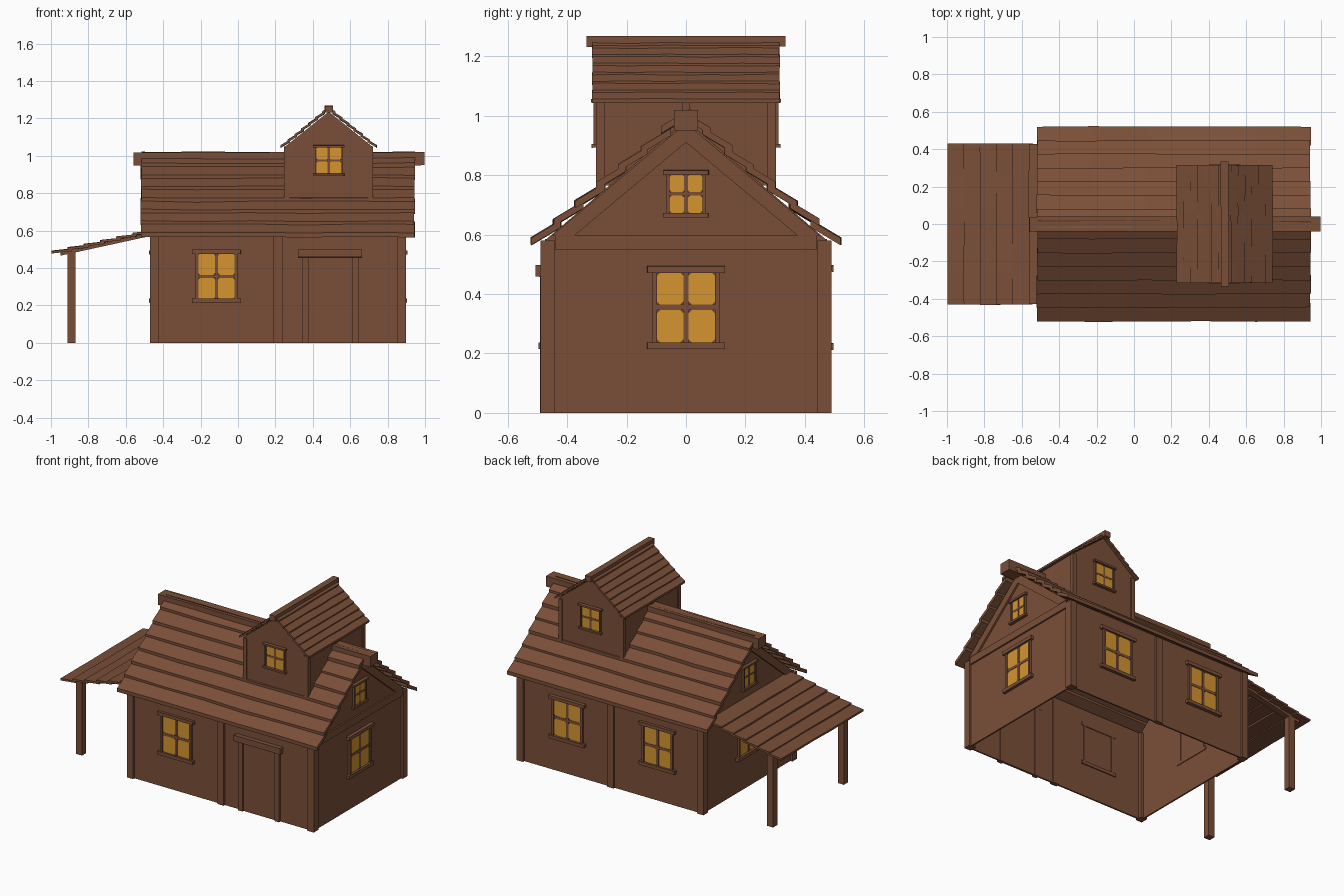
import bpy, bmesh, random
from math import radians
from mathutils import Matrix, Vector

random.seed(4)
if "Cube" in bpy.data.objects:
    bpy.data.objects.remove(bpy.data.objects["Cube"], do_unlink=True)


def material(name, rgb):
    m = bpy.data.materials.new(name)
    m.use_nodes = True
    m.diffuse_color = (*rgb, 1)
    m.node_tree.nodes["Principled BSDF"].inputs["Base Color"].default_value = (*rgb, 1)
    return m


wood = material("brown wood", (0.195, 0.078, 0.040))
glow = material("amber glass", (0.66, 0.30, 0.03))


def facing(angle, x=0, y=0):
    """Local frame: u across, d outward; angle 0 faces the front."""
    return Matrix.Translation((x, y, 0)) @ Matrix.Rotation(radians(angle), 4, 'Z')


FRONT, RIGHT = facing(0), facing(90)


def prism(name, pts, d0, d1, frame=FRONT, mat=wood, segs=1, wobble=0.0):
    """Extrude a (u, z) outline from depth d0 to d1, optionally hand-hewn."""
    bm = bmesh.new()
    rings = []
    for i in range(segs + 1):
        d = d0 + (d1 - d0) * i / segs
        shift = Vector([random.uniform(-wobble, wobble) for _ in range(3)])
        rings.append([bm.verts.new(frame @ (Vector((u, -d, z)) + shift)) for u, z in pts])
    n = len(pts)
    for a, b in zip(rings, rings[1:]):
        for k in range(n):
            bm.faces.new((a[k], a[(k + 1) % n], b[(k + 1) % n], b[k]))
    bm.faces.new(rings[0])
    bm.faces.new(rings[-1])
    bmesh.ops.recalc_face_normals(bm, faces=bm.faces)
    mesh = bpy.data.meshes.new(name)
    bm.to_mesh(mesh)
    bm.free()
    mesh.materials.append(mat)
    ob = bpy.data.objects.new(name, mesh)
    bpy.context.collection.objects.link(ob)
    return ob


def rect(u0, u1, z0, z1):
    return [(u0, z0), (u1, z0), (u1, z1), (u0, z1)]


def bar(name, u0, u1, z0, z1, d0, d1, frame=FRONT, **kw):
    return prism(name, rect(u0, u1, z0, z1), d0, d1, frame, **kw)


def lapped(name, start, step, along, thick, rows, d0, d1, frame, cx=0, side=1, wobble=0.002):
    """Rows of overlapping boards climbing from start."""
    for i in range(rows):
        u, z = start[0] + i * step[0], start[1] + i * step[1]
        v, w = u + along[0], z + along[1]
        pts = [(u, z), (v, w), (v, w + thick), (u, z + thick)]
        prism(name, [(cx + side * a, b) for a, b in pts], d0, d1, frame, segs=5, wobble=wobble)


def window(name, frame, zc, w, h, trim, bars):
    """Four clipped panes, crossing bars, jambs, lintel and sill."""
    hw, hh, c = w / 2, h / 2, trim * 0.4
    for sx in (-1, 1):
        for sz in (-1, 1):
            a, b = bars / 2, hw
            e, f = bars / 2, hh
            outline = [(a + c, e), (b - c, e), (b, e + c), (b, f - c),
                       (b - c, f), (a + c, f), (a, f - c), (a, e + c)]
            prism(name + "_pane", [(sx * u, zc + sz * z) for u, z in outline],
                  0.002, 0.007, frame, glow)
        bar(name + "_jamb", sx * hw, sx * (hw + trim * 0.7), zc - hh, zc + hh, -0.014, 0.014, frame)
        bar(name + ("_sill" if sx < 0 else "_lintel"), -hw - trim * 1.5, hw + trim * 1.5,
            zc + sx * hh, zc + sx * (hh + trim), -0.016, 0.021, frame, segs=3, wobble=0.0015)
    bar(name + "_upright_bar", -bars / 2, bars / 2, zc - hh, zc + hh, 0.001, 0.009, frame)
    bar(name + "_cross_bar", -hw, hw, zc - bars / 2, zc + bars / 2, 0.001, 0.009, frame)


# House walls, open underneath
X0, X1, Y = -0.455, 0.885, 0.475
for angle, name in ((0, "front_wall"), (180, "back_wall")):
    s = 1 if angle == 0 else -1
    u0, u1 = sorted((s * X0, s * X1))
    bar(name, u0, u1, 0, 0.585, -0.01, 0, facing(angle, 0, -s * Y))
gable = [(-Y, 0), (Y, 0), (Y, 0.58), (0, 0.985), (-Y, 0.58)]
for angle, x, name in ((90, X1, "right"), (270, X0, "left")):
    f = facing(angle, x)
    prism(name + "_wall", gable, -0.01, 0, f)
    bar(name + "_tie_beam", -0.44, 0.44, 0.55, 0.597, 0, 0.010, f)
    for s in (-1, 1):
        prism(name + "_gable_trim", [(s * 0.45, 0.597), (s * 0.375, 0.597), (0, 0.91), (0, 0.975)],
              0, 0.012, f)
    window(name + "_window", f, 0.355, 0.195, 0.235, 0.022, 0.018)
    window(name + "_gable_window", f, 0.737, 0.11, 0.13, 0.014, 0.012)

# Corner and middle posts
for s in (-1, 1):
    for x0, x1 in ((-0.47, -0.425), (0.85, 0.898)):
        y0, y1 = sorted((s * 0.442, s * 0.49))
        bar("corner_post", x0, x1, 0, 0.58, y0, y1)
    y0, y1 = sorted((s * 0.46, s * 0.488))
    bar("middle_post", 0.19, 0.237, 0, 0.575, y0, y1)

# Long wall windows
window("front_window", facing(0, -0.115, -Y), 0.355, 0.195, 0.24, 0.022, 0.018)
for x in (-0.13, 0.53):
    window("back_window", facing(180, x, Y), 0.355, 0.195, 0.24, 0.022, 0.018)

# Door
door = facing(0, 0.493, -Y)
bar("door_panel", -0.12, 0.12, 0, 0.46, 0, 0.004, door)
for s in (-1, 1):
    u0, u1 = sorted((s * 0.117, s * 0.15))
    bar("door_jamb", u0, u1, 0, 0.46, -0.012, 0.016, door)
bar("door_lintel", -0.172, 0.17, 0.458, 0.497, -0.012, 0.032, door, segs=2, wobble=0.001)

# Main roof
for s in (-1, 1):
    lapped("roof_board", (0.52, 0.565), (-0.073, 0.062), (-0.10, 0.06), 0.024, 7,
           -0.518, 0.943, RIGHT, side=s, wobble=0.003)
bar("ridge_beam", -0.04, 0.04, 0.948, 1.018, -0.556, 0.998, RIGHT, segs=6, wobble=0.002)

# Dormer crossing the ridge
DX, W, D = 0.485, 0.232, 0.297
dormer_end = [(-W, 0.765), (W, 0.765), (W, 1.05), (0, 1.236), (-W, 1.05)]
for angle, s in ((0, -1), (180, 1)):
    f = facing(angle, DX, s * D)
    prism("dormer_end_wall", dormer_end, -0.01, 0, f)
    window("dormer_window", f, 0.975, 0.13, 0.14, 0.012, 0.012)
    for side in (-1, 1):
        u0, u1 = sorted((side * (W - 0.022), side * (W + 0.006)))
        bar("dormer_post", u0, u1, 0.765, 1.045, -0.025, 0.006, f)
for angle, s in ((90, 1), (270, -1)):
    bar("dormer_side_wall", -D, D, 0.765, 1.05, -0.01, 0, facing(angle, DX + s * W))
    bar("dormer_side_post", -0.012, 0.012, 0.9, 1.05, 0, 0.006, facing(angle, DX + s * W))
    lapped("dormer_roof_board", (0.257, 1.043), (-0.037, 0.03), (-0.05, 0.03), 0.013, 7,
           -0.315, 0.315, FRONT, cx=DX, side=s, wobble=0.0015)
bar("dormer_ridge_beam", DX - 0.021, DX + 0.021, 1.232, 1.268, -0.335, 0.335, segs=3, wobble=0.001)

# Lean-to shelter
lapped("shelter_board", (-0.998, 0.479), (0.087, 0.019), (0.11, 0.012), 0.013, 6,
       -0.43, 0.43, FRONT, wobble=0.002)
for y in (-0.37, 0.37):
    bar("shelter_post", -0.912, -0.868, 0, 0.485, y - 0.022, y + 0.022)
    prism("shelter_rafter", [(-0.95, 0.466), (-0.46, 0.573), (-0.46, 0.592), (-0.95, 0.485)],
          y - 0.02, y + 0.02)
